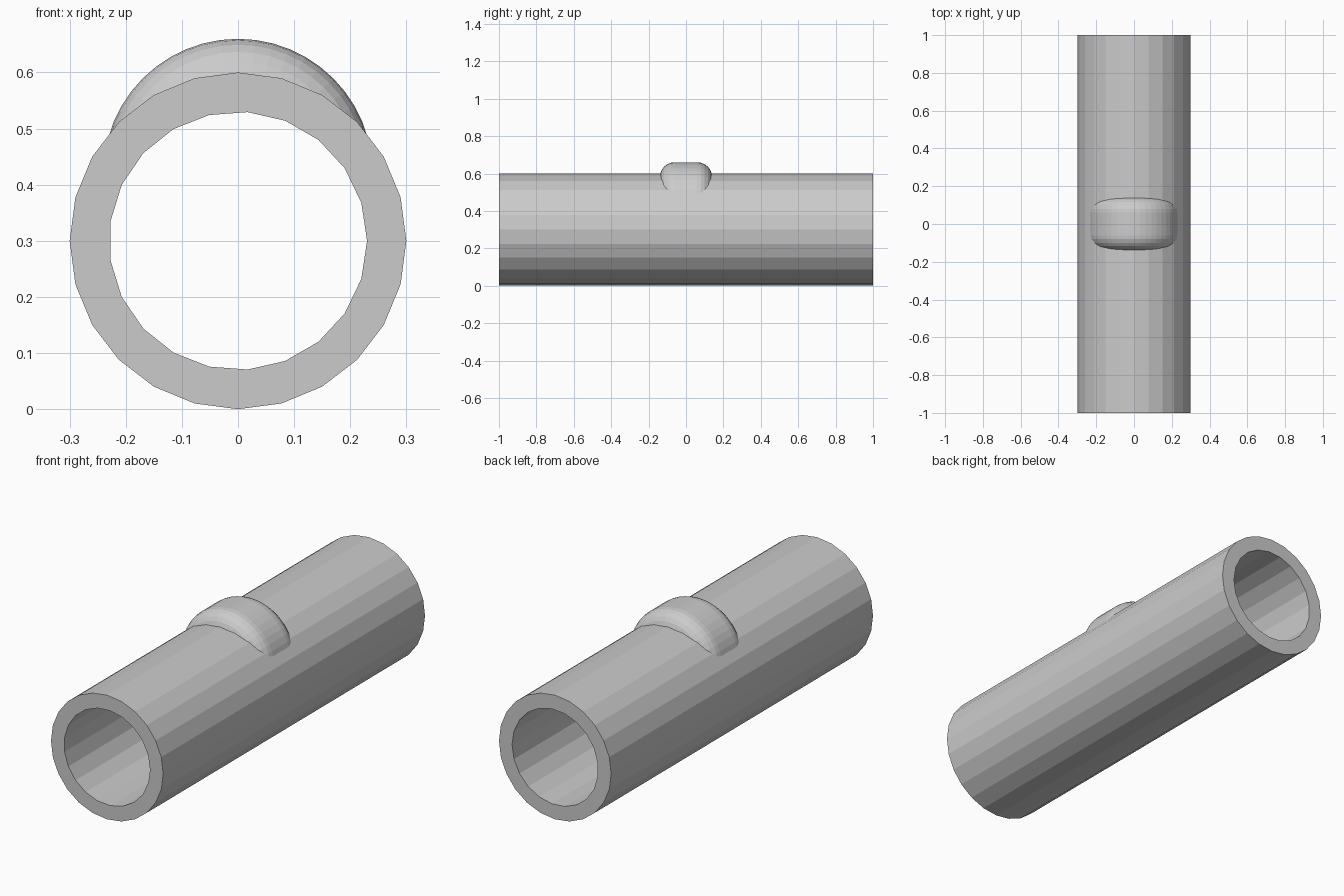
import bpy, bmesh
from math import sin, cos, pi

if "Cube" in bpy.data.objects:
    bpy.data.objects.remove(bpy.data.objects["Cube"])

AXIS_Z = 0.3


def lathe_y(name, profile, sides, z, start=0.0):
    """Closed solid turned round a y-parallel axis; profile is (y, radius)."""
    bm = bmesh.new()
    rings = []
    for y, r in profile:
        rings.append([bm.verts.new((r * cos(start + 2 * pi * i / sides), y,
                                    z + r * sin(start + 2 * pi * i / sides)))
                      for i in range(sides)])
    for a, b in zip(rings, rings[1:]):
        for i in range(sides):
            j = (i + 1) % sides
            bm.faces.new((a[i], a[j], b[j], b[i]))
    bm.faces.new(rings[0])
    bm.faces.new(rings[-1])
    bmesh.ops.recalc_face_normals(bm, faces=bm.faces)
    mesh = bpy.data.meshes.new(name)
    bm.to_mesh(mesh)
    bm.free()
    obj = bpy.data.objects.new(name, mesh)
    bpy.context.collection.objects.link(obj)
    return obj


def boolean(target, tool, operation):
    mod = target.modifiers.new(operation.lower(), 'BOOLEAN')
    mod.operation = operation
    mod.solver = 'EXACT'
    mod.object = tool
    bpy.context.view_layer.objects.active = target
    bpy.ops.object.modifier_apply(modifier=mod.name)
    bpy.data.objects.remove(tool)


# Outer pipe wall
pipe = lathe_y("pipe", [(-1, 0.3), (1, 0.3)], 24, AXIS_Z)

# Rounded lug: a thick disc with filleted rims, sunk into the top
fillet, half_flat, core = 0.08, 0.06, 0.16
rim = [(half_flat + fillet * cos(a), core + fillet * sin(a))
       for a in (pi / 2 * k / 6 for k in range(7))]
lug = lathe_y("lug", [(-y, r) for y, r in rim] + rim[::-1], 48, 0.42, pi / 2)
boolean(pipe, lug, 'UNION')

# Bore through the whole length
bore = lathe_y("bore", [(-1.2, 0.23), (1.2, 0.23)], 21, AXIS_Z)
boolean(pipe, bore, 'DIFFERENCE')
